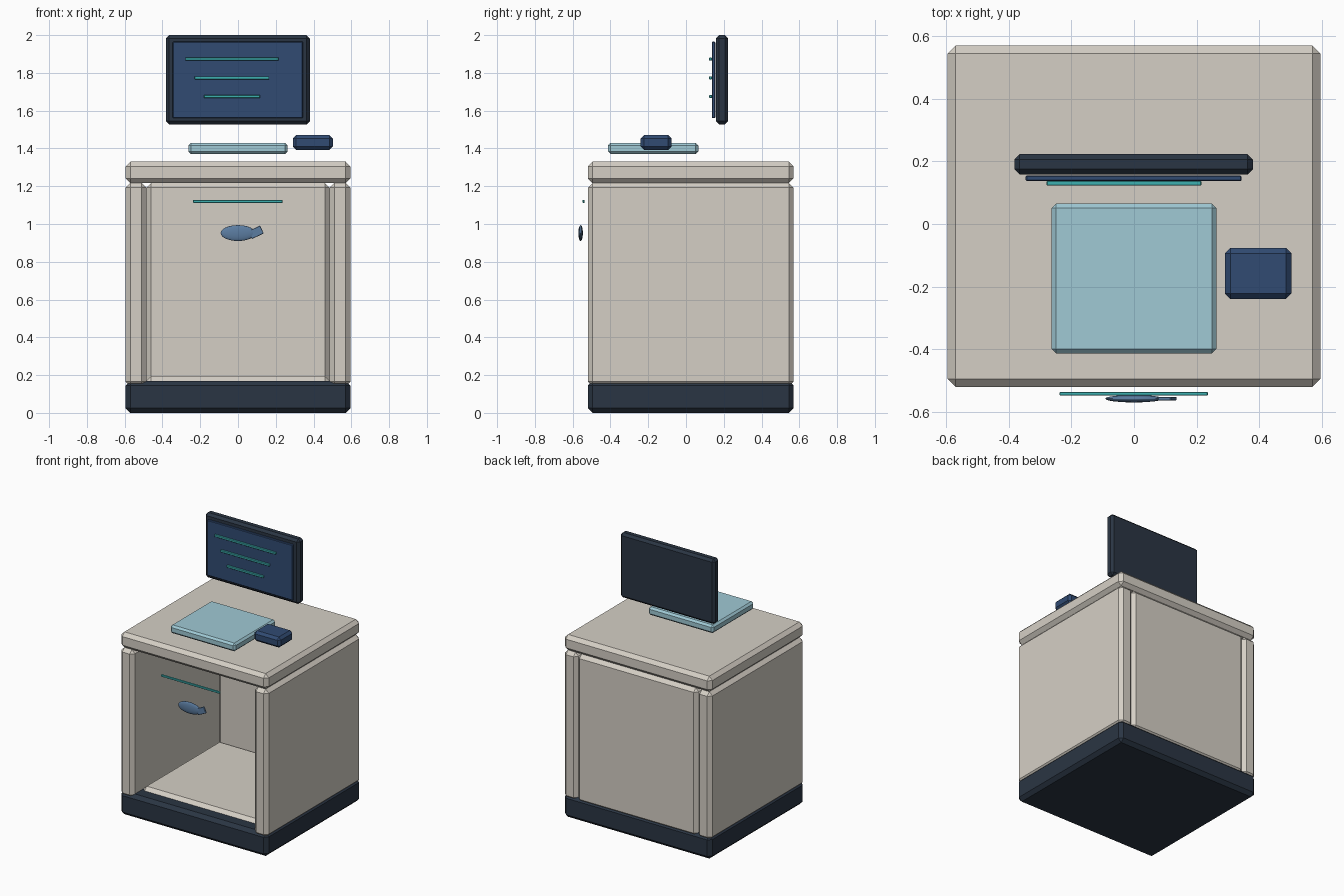
import bpy
from math import radians

if "Cube" in bpy.data.objects:
    bpy.data.objects.remove(bpy.data.objects["Cube"])


def material(name, rgb):
    m = bpy.data.materials.new(name)
    m.diffuse_color = (*[(c / 255) ** 2.2 for c in rgb], 1)
    m.use_nodes = True
    m.node_tree.nodes["Principled BSDF"].inputs["Base Color"].default_value = m.diffuse_color
    return m


CREAM = material("cream", (212, 206, 196))
DARK = material("charcoal", (46, 56, 69))
NAVY = material("navy", (52, 76, 114))
PALE = material("pale_blue", (158, 200, 212))
TEAL = material("teal", (64, 176, 176))
STEEL = material("steel_blue", (92, 124, 160))


def box(name, x, y, z, mat, chamfer=0.0, tilt=0):
    """Chamfered box from (min, max) ranges, optionally tilted about y."""
    spans = (x, y, z)
    bpy.ops.mesh.primitive_cube_add(size=1, location=[(a + b) / 2 for a, b in spans])
    ob = bpy.context.object
    ob.name = name
    ob.scale = [b - a for a, b in spans]
    bpy.ops.object.transform_apply(location=False, rotation=False, scale=True)
    ob.rotation_euler.y = radians(tilt)
    ob.data.materials.append(mat)
    if chamfer:
        bev = ob.modifiers.new("chamfer", 'BEVEL')
        bev.width = chamfer
        bev.segments = 1
    return ob


DEPTH = (-0.52, 0.57)
EDGE = 0.025

# Open-fronted cabinet
box("base", (-0.595, 0.595), DEPTH, (0, 0.17), DARK, EDGE)
for side, x in (("left", (-0.595, -0.485)), ("right", (0.485, 0.595))):
    box(side + "_panel", x, DEPTH, (0.14, 1.217), CREAM, EDGE)
box("back_panel", (-0.485, 0.485), (0.455, 0.57), (0.14, 1.217), CREAM, EDGE)
box("cabinet_floor", (-0.485, 0.485), (-0.42, 0.47), (0.085, 0.195), CREAM, EDGE)
box("countertop", (-0.595, 0.595), DEPTH, (1.217, 1.33), CREAM, EDGE)

# Pad and small device above the countertop
box("desk_pad", (-0.263, 0.263), (-0.413, 0.065), (1.37, 1.43), PALE, 0.014)
box("card_reader", (0.29, 0.503), (-0.24, -0.076), (1.393, 1.47), NAVY, 0.018)

# Monitor with three bright display lines
box("monitor_case", (-0.382, 0.38), (0.158, 0.223), (1.527, 2.0), DARK, 0.017)
box("monitor_screen", (-0.346, 0.344), (0.137, 0.155), (1.56, 1.965), NAVY, 0.004)
for i, (half, z) in enumerate(((0.247, 1.873), (0.197, 1.774), (0.148, 1.675))):
    box(f"display_line_{i + 1}", (-0.032 - half, -0.032 + half), (0.123, 0.137),
        (z - 0.008, z + 0.008), TEAL, 0.002)

# Front trim strip
box("front_strip", (-0.238, 0.236), (-0.548, -0.537), (1.112, 1.127), TEAL, 0.002)

# Fish ornament
bpy.ops.mesh.primitive_uv_sphere_add(segments=24, ring_count=12, radius=1,
                                     location=(0, -0.558, 0.952))
fish = bpy.context.object
fish.name = "fish_body"
fish.scale = (0.092, 0.012, 0.042)
bpy.ops.object.transform_apply(location=False, rotation=False, scale=True)
bpy.ops.object.shade_smooth_by_angle(angle=radians(40))
fish.data.materials.append(STEEL)
box("fish_tail", (0.06, 0.13), (-0.564, -0.552), (0.933, 0.979), STEEL, 0.002, tilt=-25)
